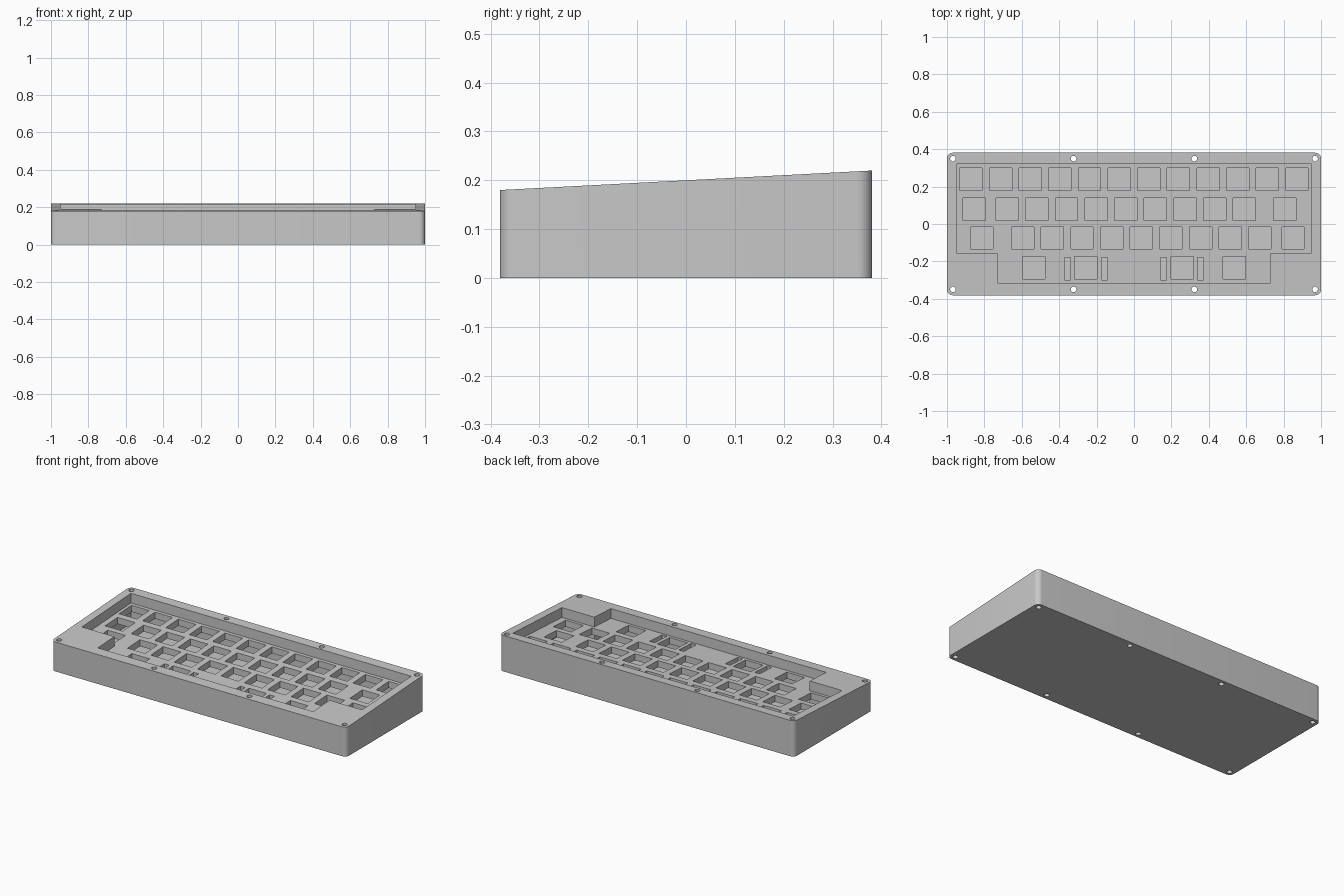
import bpy, bmesh, math

cube = bpy.data.objects.get("Cube")
if cube:
    bpy.data.objects.remove(cube, do_unlink=True)

TILT = math.tan(math.radians(3))
MID_HEIGHT = 0.2
HALF_X, HALF_Y, CORNER = 1.0, 0.381, 0.03
FLOOR = 0.03          # thickness of the closed bottom
PLATE_DROP = 0.06     # plate surface below the rim
PLATE_THICK = 0.04
KEY, PITCH = 0.12, 0.1585

grey = bpy.data.materials.new("case_grey")
grey.use_nodes = True
colour = (0.58, 0.58, 0.58, 1)
grey.diffuse_color = colour
grey.node_tree.nodes["Principled BSDF"].inputs["Base Color"].default_value = colour


def sloped(drop):
    """Height function parallel to the tilted top."""
    return lambda y: MID_HEIGHT + y * TILT - drop


def level(z):
    return lambda y: z


def prisms(name, outlines, low, high):
    """One object holding an upright prism for each outline."""
    bm = bmesh.new()
    for outline in outlines:
        bottom = [bm.verts.new((x, y, low(y))) for x, y in outline]
        top = [bm.verts.new((x, y, high(y))) for x, y in outline]
        bm.faces.new(bottom[::-1])
        bm.faces.new(top)
        for i in range(len(outline)):
            j = (i + 1) % len(outline)
            bm.faces.new((bottom[i], bottom[j], top[j], top[i]))
    bmesh.ops.recalc_face_normals(bm, faces=bm.faces)
    mesh = bpy.data.meshes.new(name)
    bm.to_mesh(mesh)
    bm.free()
    mesh.materials.append(grey)
    obj = bpy.data.objects.new(name, mesh)
    bpy.context.collection.objects.link(obj)
    return obj


def activate(obj):
    bpy.ops.object.select_all(action='DESELECT')
    obj.select_set(True)
    bpy.context.view_layer.objects.active = obj


def cut(obj, cutter):
    """Subtract the cutter, then discard it."""
    cutter.hide_render = True
    mod = obj.modifiers.new("cut", 'BOOLEAN')
    mod.operation, mod.solver, mod.object = 'DIFFERENCE', 'EXACT', cutter
    activate(obj)
    bpy.ops.object.modifier_apply(modifier=mod.name)
    bpy.data.objects.remove(cutter, do_unlink=True)


def rectangle(x, y, w, h):
    return [(x + sx * w / 2, y + sy * h / 2)
            for sx, sy in ((-1, -1), (1, -1), (1, 1), (-1, 1))]


def arc(x, y, r, start, sweep, steps):
    return [(x + r * math.cos(start + sweep * i / steps),
             y + r * math.sin(start + sweep * i / steps)) for i in range(steps + 1)]


# Case outline with rounded corners
case_outline = []
for quarter, (sx, sy) in enumerate(((1, 1), (-1, 1), (-1, -1), (1, -1))):
    case_outline += arc(sx * (HALF_X - CORNER), sy * (HALF_Y - CORNER), CORNER,
                        quarter * math.pi / 2, math.pi / 2, 8)

# Key well outline: wide, with a narrower bottom row
right_half = [(0.73, -0.315), (0.73, -0.155), (0.95, -0.155), (0.95, 0.32)]
well_outline = right_half + [(-x, y) for x, y in reversed(right_half)]

# Case body with the well and the screw holes
case = prisms("keyboard_case", [case_outline], level(0), sloped(0))
cut(case, prisms("well_cutter", [well_outline], level(FLOOR), level(0.3)))
screws = [arc(x, y, 0.015, 0, 2 * math.pi, 24)[:-1]
          for x in (-0.968, -0.323, 0.323, 0.968) for y in (-0.35, 0.35)]
cut(case, prisms("screw_cutter", screws, level(-0.1), level(0.3)))

# Switch plate with key openings: row height, then (first x, count) runs
rows = [(0.24, [(-0.872, 12)]),
        (0.08, [(-0.855, 1), (-0.678, 9), (0.805, 1)]),
        (-0.075, [(-0.813, 1), (-0.595, 9), (0.85, 1)]),
        (-0.235, [(-0.537, 1), (-0.257, 1), (0.257, 1), (0.537, 1)])]
openings = [rectangle(first + i * PITCH, y, KEY, KEY)
            for y, runs in rows for first, count in runs for i in range(count)]
# Narrow stabiliser slots beside the two wide bottom keys
openings += [rectangle(x + side * 0.099, -0.24, 0.033, KEY)
             for x in (-0.257, 0.257) for side in (-1, 1)]

plate = prisms("switch_plate", [well_outline],
               sloped(PLATE_DROP + PLATE_THICK), sloped(PLATE_DROP))
cut(plate, prisms("key_cutter", openings, level(0), level(0.3)))

for part in (case, plate):
    activate(part)
    bpy.ops.object.shade_smooth_by_angle(angle=math.radians(30))
